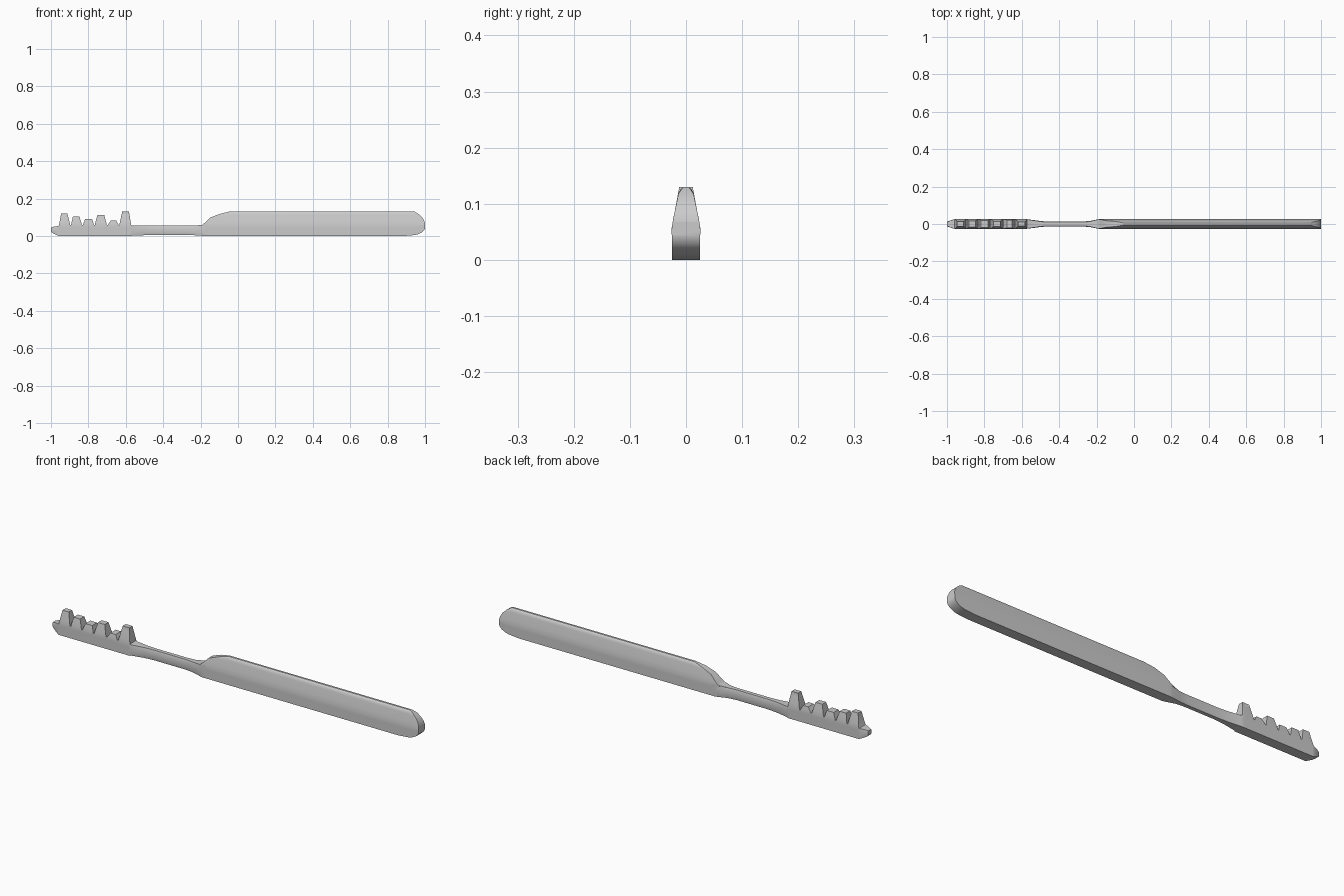
import bpy, bmesh

if "Cube" in bpy.data.objects:
    bpy.data.objects.remove(bpy.data.objects["Cube"])

# Half-width of the tapered cross-section at each height
TAPER = [(0.0, .025), (.057, .0255), (.075, .0225), (.1, .0172),
         (.112, .0147), (.12, .013), (.126, .0095), (.13, .005)]
SHOULDER = .055


def half_width(z):
    for (z0, w0), (z1, w1) in zip(TAPER, TAPER[1:]):
        if z <= z1:
            return w0 + (w1 - w0) * (z - z0) / (z1 - z0)
    return TAPER[-1][1]


def section(x, bottom, top, scale, edge, least):
    """Closed ring in the yz plane; edge rounds the upper and lower corners."""
    mid = min(top, SHOULDER)
    h = mid - bottom
    low = [(bottom, 1 - edge), (bottom + .2 * h, 1), (bottom + .8 * h, 1), (mid, 1 - edge)]
    side = [(z, scale * k * half_width(z)) for z, k in low]
    rise = max(top - SHOULDER, 0)
    for f in (.3, .6, .76, .87, .95, 1):
        z = mid + rise * f
        w = max(half_width(z), least) * scale
        if rise == 0:
            w *= 1 - edge
        side.append((z, w))
    return [(x, -y, z) for z, y in side] + [(x, y, z) for z, y in reversed(side)]


def loft(name, stations):
    bm = bmesh.new()
    rings = [[bm.verts.new(p) for p in section(*s)] for s in stations]
    n = len(rings[0])
    for a, b in zip(rings, rings[1:]):
        for i in range(n):
            j = (i + 1) % n
            bm.faces.new((a[i], a[j], b[j], b[i]))
    bm.faces.new(rings[0])
    bm.faces.new(rings[-1])
    bmesh.ops.remove_doubles(bm, verts=bm.verts, dist=1e-5)
    bmesh.ops.dissolve_degenerate(bm, edges=bm.edges, dist=1e-5)
    bmesh.ops.recalc_face_normals(bm, faces=bm.faces)
    mesh = bpy.data.meshes.new(name)
    bm.to_mesh(mesh)
    bm.free()
    obj = bpy.data.objects.new(name, mesh)
    bpy.context.collection.objects.link(obj)
    bpy.ops.object.select_all(action='DESELECT')
    obj.select_set(True)
    bpy.context.view_layer.objects.active = obj
    bpy.ops.object.shade_smooth_by_angle(angle=.5)


# Blunt tip of the head
stations = [(-1, .022, .046, .5, .2, .012), (-.985, .012, .05, .72, .1, .012),
            (-.96, .001, .053, 1, 0, .012)]

# Row of teeth: base start, top start, top end, base end, height
teeth = [(-.957, -.946, -.912, -.897, .12), (-.893, -.883, -.848, -.834, .104),
         (-.83, -.817, -.78, -.77, .091), (-.766, -.752, -.715, -.701, .112),
         (-.697, -.68, -.651, -.639, .082), (-.635, -.619, -.583, -.571, .13)]
for a, b, c, d, top in teeth:
    for x, z in ((a, .058), (b, top), (c, top), (d, .058)):
        stations.append((x, 0, z, 1, 0, .012))

# Slim neck
stations += [(-.565, .002, .055, .98, .08, .01), (-.5, .004, .055, .62, .2, .01),
             (-.45, .005, .055, .5, .25, .01), (-.28, .005, .055, .5, .25, .01),
             (-.235, .004, .055, .65, .2, .01), (-.19, .001, .06, 1, .08, .005)]

# Grip, rising to full height and rounded at the far end
stations += [(-.175, 0, .073, 1, 0, .005), (-.15, 0, .098, 1, 0, .005),
             (-.1, 0, .117, 1, 0, .005), (-.05, 0, .13, 1, 0, .005),
             (.89, 0, .13, 1, 0, .005), (.945, .005, .13, 1, 0, .005),
             (.965, .01, .118, 1, 0, .005), (.985, .02, .1, 1, 0, .005),
             (.995, .03, .083, 1, 0, .005), (1, .042, .068, 1, 0, .005)]
loft("toothed_shaft_with_grip", stations)
